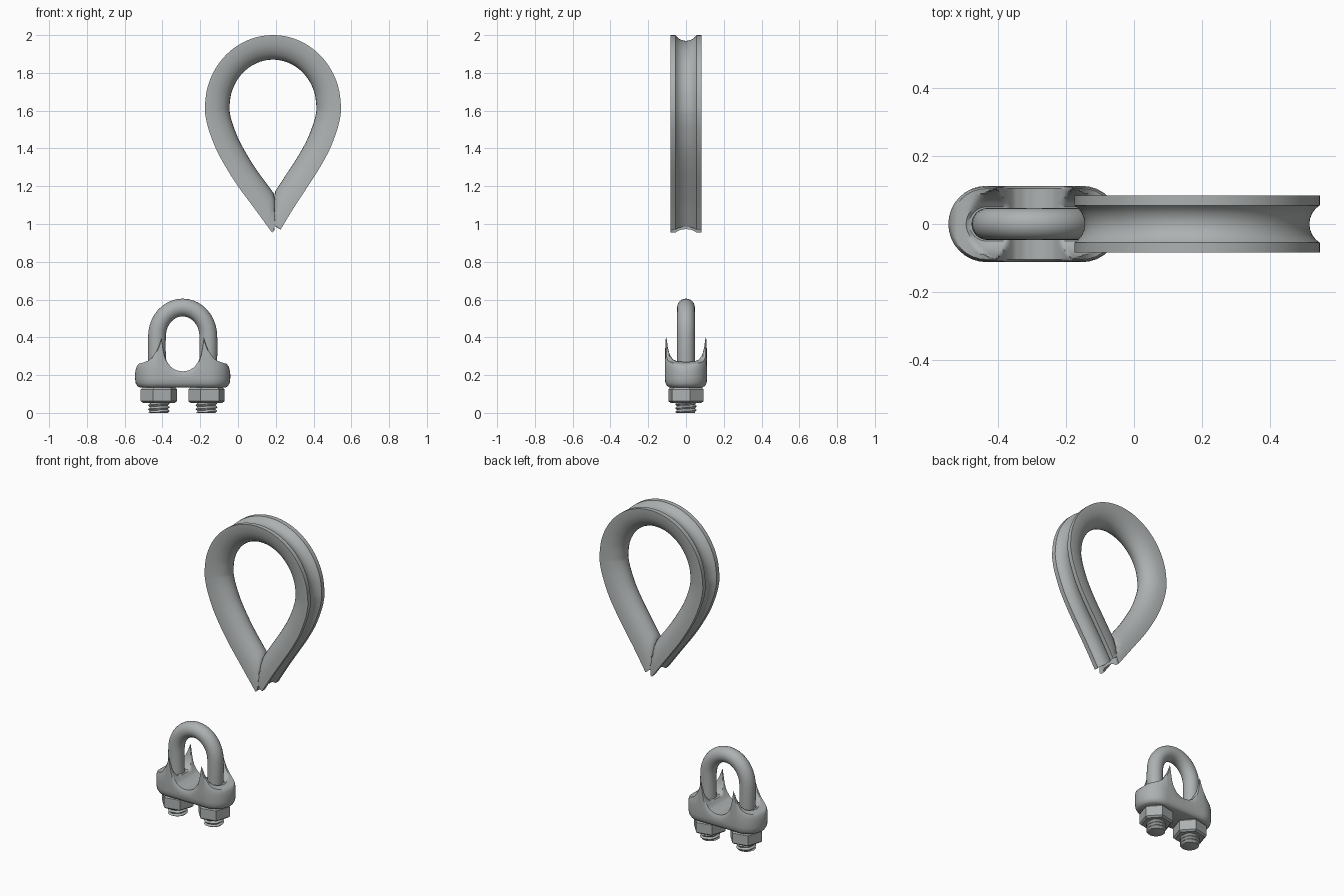
import bpy, bmesh, math

if "Cube" in bpy.data.objects:
    bpy.data.objects.remove(bpy.data.objects["Cube"])

steel = bpy.data.materials.new("grey_steel")
steel.diffuse_color = (0.42, 0.44, 0.44, 1)
steel.use_nodes = True
steel.node_tree.nodes["Principled BSDF"].inputs["Base Color"].default_value = steel.diffuse_color


def finish(name, bm, angle=35):
    bmesh.ops.remove_doubles(bm, verts=bm.verts, dist=1e-5)
    bmesh.ops.recalc_face_normals(bm, faces=bm.faces)
    me = bpy.data.meshes.new(name)
    bm.to_mesh(me)
    bm.free()
    me.materials.append(steel)
    ob = bpy.data.objects.new(name, me)
    bpy.context.collection.objects.link(ob)
    bpy.ops.object.select_all(action='DESELECT')
    ob.select_set(True)
    bpy.context.view_layer.objects.active = ob
    bpy.ops.object.shade_smooth_by_angle(angle=math.radians(angle))
    return ob


def loft(rings, cap=False):
    """Skin closed rings of equal length."""
    bm = bmesh.new()
    vs = [[bm.verts.new(p) for p in r] for r in rings]
    n = len(vs[0])
    for a, b in zip(vs, vs[1:]):
        for j in range(n):
            k = (j + 1) % n
            bm.faces.new((a[j], a[k], b[k], b[j]))
    if cap:
        bm.faces.new(vs[0])
        bm.faces.new(vs[-1])
    return bm, vs


def sweep(path, section):
    """Rings of (depth, y) section along an x-z path, depth to its right."""
    rings = []
    for i, (x, z) in enumerate(path):
        a, b = path[max(i - 1, 0)], path[min(i + 1, len(path) - 1)]
        tx, tz = b[0] - a[0], b[1] - a[1]
        l = math.hypot(tx, tz)
        rings.append([(x + d * tz / l, y, z - d * tx / l) for d, y in section])
    return rings


def spline(pts, sub):
    """Catmull-Rom curve through the points."""
    q = [pts[0]] + pts + [pts[-1]]
    out = []
    for i in range(1, len(q) - 2):
        p0, p1, p2, p3 = q[i - 1:i + 3]
        for s in range(sub):
            t = s / sub
            out.append(tuple(0.5 * (2 * b + (c - a) * t + (2 * a - 5 * b + 4 * c - d) * t * t
                                    + (3 * b - a - 3 * c + d) * t ** 3)
                             for a, b, c, d in zip(p0, p1, p2, p3)))
    return out + [pts[-1]]


def interp(table, x):
    for (a, u), (b, v) in zip(table, table[1:]):
        if x <= b:
            return u + (v - u) * (x - a) / (b - a)
    return table[-1][1]


# Thimble: teardrop sweep, grooved outside and rounded inside
TX = 0.185
side = [(.185, 1.2), (.243, 1.29), (.298, 1.39), (.337, 1.49), (.355, 1.56)]
arch = [(-.36 * math.cos(math.pi * i / 12), 1.62 + .38 * math.sin(math.pi * i / 12)) for i in range(13)]
pts = ([(-.005, .955), (-.10, 1.085)] + [(-x, z) for x, z in side] + arch
       + side[::-1] + [(.11, 1.085), (.04, .97)])
path = [(x + TX, z) for x, z in spline(pts, 6)]
half = [.083, .078, .068, .055, .045, .033, .017]
ys = half + [0] + [-y for y in half[::-1]]
outer = [(max(0, math.sqrt(max(.065 ** 2 - y * y, 0)) - .0346), y) for y in ys]
inner = [(.012 + .118 * math.sqrt(1 - (y / .083) ** 2), y) for y in ys]
rings = sweep(path, outer + inner[::-1])
for (px, pz), r in zip(path, rings):
    # the two arms meet on a centre plane at the point
    if pz < 1.4:
        f = min if px < TX + .01 else max
        r[:] = [(f(x, TX + .008), y, z) for x, y, z in r]
bm, vs = loft(rings)
n = len(ys)
for r in (vs[0], vs[-1]):
    for j in range(n - 1):
        bm.faces.new((r[j], r[j + 1], r[2 * n - 2 - j], r[2 * n - 1 - j]))
finish("thimble", bm, 40)

# U bolt
CX = -0.293
leg = [(.127, .04), (.128, .16), (.136, .29), (.137, .36)]
top = [(-.136 * math.cos(math.pi * i / 20), .405 + .153 * math.sin(math.pi * i / 20)) for i in range(21)]
upath = [(CX + x, z) for x, z in [(-x, z) for x, z in leg] + top + leg[::-1]]
circle = [(.047 * math.cos(a), .047 * math.sin(a)) for a in (math.tau * i / 24 for i in range(24))]
finish("u_bolt", loft(sweep(upath, circle), True)[0])

# Saddle: stadium block with a rope seat and four pointed fins
crest = [(0, .22), (.03, .224), (.06, .24), (.085, .275), (.1, .32), (.112, .40), (.125, .36),
         (.145, .315), (.165, .288), (.185, .274), (.205, .268), (.232, .26), (.252, .235)]
cavity = [(0, .262), (.05, .262), (.07, .28), (.085, .305), (.096, .345), (.103, .40)]


def stadium(rho):
    h = []
    for k in range(-20, 20):
        h.append((.007 * k, -rho))
    for k in range(16):
        a = -math.pi / 2 + math.pi * k / 16
        h.append((.14 + rho * math.cos(a), rho * math.sin(a)))
    return h + [(-x, -y) for x, y in h]


rings = []
for rho in (0, .025, .05, .06, .07, .078, .085, .091, .096, .1, .104):
    rings.append([(CX + x, y, min(interp(crest, abs(x)), interp(cavity, rho)))
                  for x, y in stadium(rho)])
rings.append([(CX + x, y, interp(crest, abs(x)) - .012) for x, y in stadium(.109)])
rings.append([(CX + x, y, min(interp(crest, abs(x)) - .028, .235)) for x, y in stadium(.112)])
for rho, z in ((.112, .182), (.109, .158), (.1, .142), (.088, .135), (0, .135)):
    rings.append([(CX + x, y, z) for x, y in stadium(rho)])
finish("saddle", loft(rings)[0], 40)

# Hex nuts and threaded ends
for s, label in ((-1, "left"), (1, "right")):
    cx = CX + s * .126
    rings = [[(cx + r * math.cos(a), r * math.sin(a), z)
              for a in (math.radians(12 + 60 * i) for i in range(6))]
             for r, z in ((.086, .053), (.098, .062), (.098, .124), (.088, .134))]
    finish(label + "_nut", loft(rings, True)[0], 25)

    rings = []
    for i in range(19):
        z = .06 * i / 18
        ring = []
        for j in range(24):
            a = math.tau * j / 24
            ph = (z / .02 - j / 24) % 1
            r = .047 + .011 * (1 - abs(2 * ph - 1))
            if i == 0:
                r = .047
            ring.append((cx + r * math.cos(a), r * math.sin(a), z))
        rings.append(ring)
    finish(label + "_thread", loft(rings, True)[0], 40)
